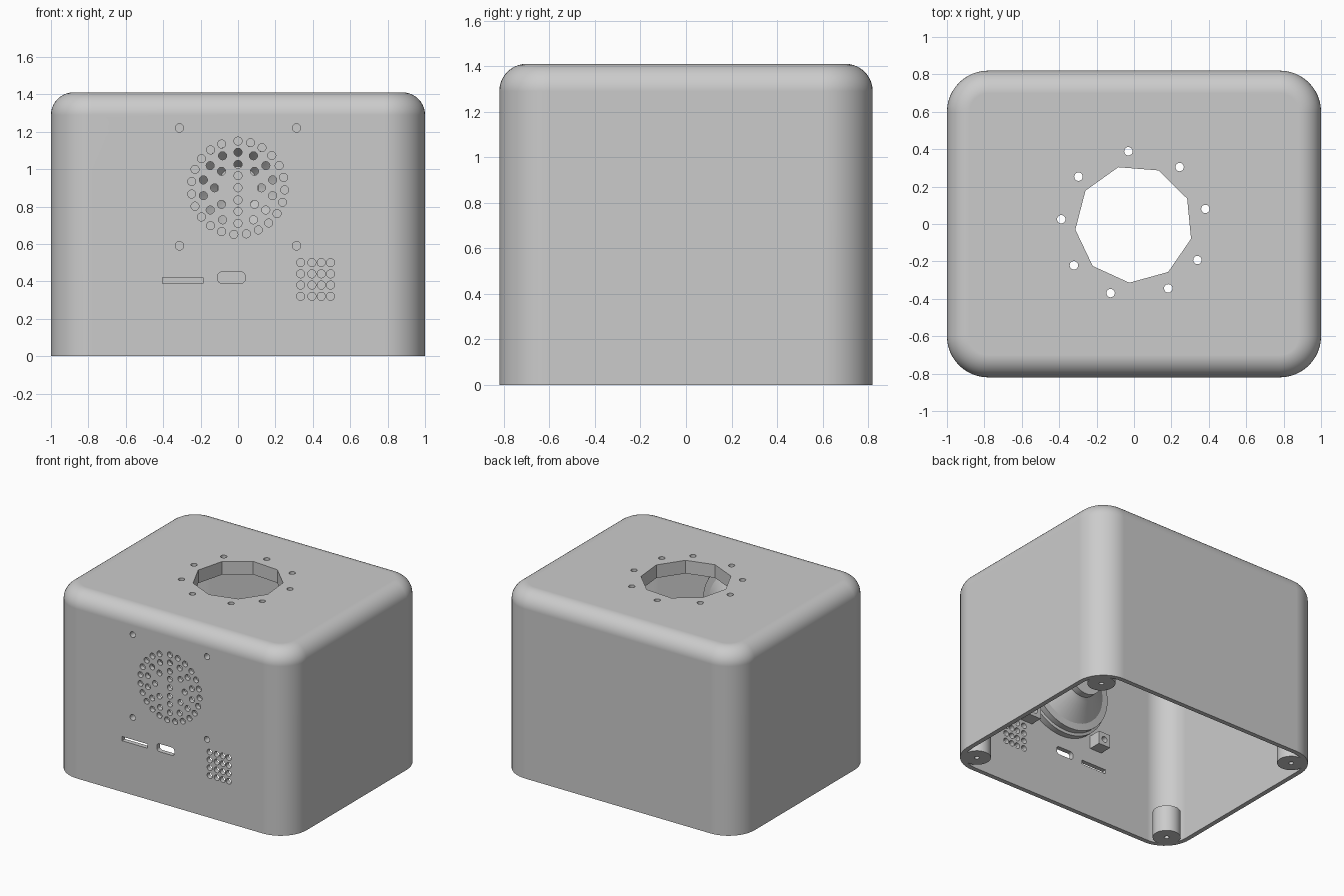
import bpy, bmesh
from math import radians, sin, cos, pi
from mathutils import Matrix, Vector

if "Cube" in bpy.data.objects:
    bpy.data.objects.remove(bpy.data.objects["Cube"])

W, D, H = 2.0, 1.64, 1.41     # outer size
WALL, ROOF = 0.035, 0.1       # side and top thickness
SPEAKER_Z = 0.905

grey = bpy.data.materials.new("plain_grey")
grey.use_nodes = True
colour = (0.6, 0.6, 0.6, 1)
grey.diffuse_color = colour
grey.node_tree.nodes["Principled BSDF"].inputs["Base Color"].default_value = colour


def make(name, bm):
    bmesh.ops.recalc_face_normals(bm, faces=bm.faces)
    mesh = bpy.data.meshes.new(name)
    bm.to_mesh(mesh)
    bm.free()
    mesh.materials.append(grey)
    obj = bpy.data.objects.new(name, mesh)
    bpy.context.collection.objects.link(obj)
    return obj


def activate(obj):
    bpy.ops.object.select_all(action='DESELECT')
    obj.select_set(True)
    bpy.context.view_layer.objects.active = obj


def smooth(obj):
    activate(obj)
    bpy.ops.object.shade_smooth_by_angle(angle=radians(30))
    obj.modifiers.new("weighted", 'WEIGHTED_NORMAL').keep_sharp = True


def combine(obj, tool, operation):
    activate(obj)
    mod = obj.modifiers.new("bool", 'BOOLEAN')
    mod.object, mod.operation, mod.solver = tool, operation, 'EXACT'
    bpy.ops.object.modifier_apply(modifier=mod.name)
    bpy.data.objects.remove(tool)


def rod(bm, centre, radius, length, axis='Z', sides=24, turn=0):
    m = Matrix.Translation(centre)
    if axis == 'Y':
        m = m @ Matrix.Rotation(pi / 2, 4, 'X')
    m = m @ Matrix.Rotation(turn, 4, 'Z')
    bmesh.ops.create_cone(bm, cap_ends=True, segments=sides, radius1=radius,
                          radius2=radius, depth=length, matrix=m)


def block(bm, centre, size):
    m = Matrix.Translation(centre) @ Matrix.Diagonal((*size, 1))
    return bmesh.ops.create_cube(bm, size=1, matrix=m)["verts"]


def rounded_box(name, w, d, z0, z1, corner, fillet):
    bm = bmesh.new()
    block(bm, (0, 0, (z0 + z1) / 2), (w, d, z1 - z0))
    upright = [e for e in bm.edges if abs(e.verts[0].co.z - e.verts[1].co.z) > 0.1]
    bmesh.ops.bevel(bm, geom=upright, offset=corner, segments=12, profile=0.5, affect='EDGES')
    rim = [e for e in bm.edges if min(v.co.z for v in e.verts) > z1 - 1e-4]
    bmesh.ops.bevel(bm, geom=rim, offset=fillet, segments=10, profile=0.5, affect='EDGES')
    return make(name, bm)


# Hollow case, open underneath
case = rounded_box("case", W, D, 0, H, 0.22, 0.12)
cavity = rounded_box("cavity", W - 2 * WALL, D - 2 * WALL, -0.2, H - ROOF, 0.185, 0.08)
combine(case, cavity, 'DIFFERENCE')

# Corner screw posts and speaker mounting tabs
corners = [(sx, sy) for sx in (-1, 1) for sy in (-1, 1)]
tabs = [(sx * 0.313, SPEAKER_Z + sz * 0.315) for sx, sz in corners]
bm = bmesh.new()
for sx, sy in corners:
    rod(bm, (sx * 0.857, sy * 0.67, 0.1), 0.097, 0.2, sides=32)
for x, z in tabs:
    block(bm, (x, -0.745, z), (0.1, 0.11, 0.1))
combine(case, make("posts", bm), 'UNION')

# Top opening with its ring of screw holes
bm = bmesh.new()
rod(bm, (0, 0, H), 0.315, 0.4, sides=9, turn=radians(95.5))
for a in (94.4, 51.3, 11.9, -29.6, -62, -108.7, -145.5, 176.3, 139.6):
    rod(bm, (0.39 * cos(radians(a)), 0.39 * sin(radians(a)), H), 0.0225, 0.4)
# Screw holes under the posts
for sx, sy in corners:
    rod(bm, (sx * 0.857, sy * 0.67, 0), 0.017, 0.3)
# Speaker grille rings: radius, count, angular step
for radius, count, step in ((0, 1, 0), (0.065, 2, 180), (0.125, 8, 45),
                            (0.19, 14, 360 / 14), (0.25, 23, 15.43)):
    for i in range(count):
        a = radians(i * step)
        rod(bm, (radius * sin(a), -0.81, SPEAKER_Z - 0.005 + radius * cos(a)), 0.0215, 0.1, 'Y')
for x, z in tabs:
    rod(bm, (x, -0.75, z), 0.0225, 0.3, 'Y')
# Square vent grid
for x in (0.335, 0.395, 0.445, 0.495):
    for row in range(4):
        rod(bm, (x, -0.81, 0.5 - 0.06 * row), 0.0215, 0.1, 'Y')
# Card slot and rounded port
block(bm, (-0.295, -0.81, 0.405), (0.215, 0.1, 0.032))
port = block(bm, (-0.035, -0.81, 0.42), (0.145, 0.1, 0.06))
edges = {e for v in port for e in v.link_edges
         if abs(e.verts[0].co.y - e.verts[1].co.y) > 0.05}
bmesh.ops.bevel(bm, geom=list(edges), offset=0.02, segments=4, profile=0.5, affect='EDGES')
combine(case, make("openings", bm), 'DIFFERENCE')
smooth(case)

# Speaker: flange, hollow cone and magnet, turned about its axis (radius, y)
profile = [(0, -0.62), (0.11, -0.62), (0.215, -0.775), (0.225, -0.785), (0.36, -0.785),
           (0.36, -0.74), (0.34, -0.735), (0.34, -0.69), (0.29, -0.685),
           (0.16, -0.59), (0.14, -0.57), (0.14, -0.52), (0, -0.52)]
bm = bmesh.new()
verts = [bm.verts.new((r, y, SPEAKER_Z)) for r, y in profile]
outline = [bm.edges.new(pair) for pair in zip(verts, verts[1:])]
bmesh.ops.spin(bm, geom=verts + outline, cent=(0, 0, SPEAKER_Z), axis=(0, 1, 0),
               angle=2 * pi, steps=48, use_merge=True)
bmesh.ops.remove_doubles(bm, verts=bm.verts, dist=1e-5)
smooth(make("speaker", bm))
